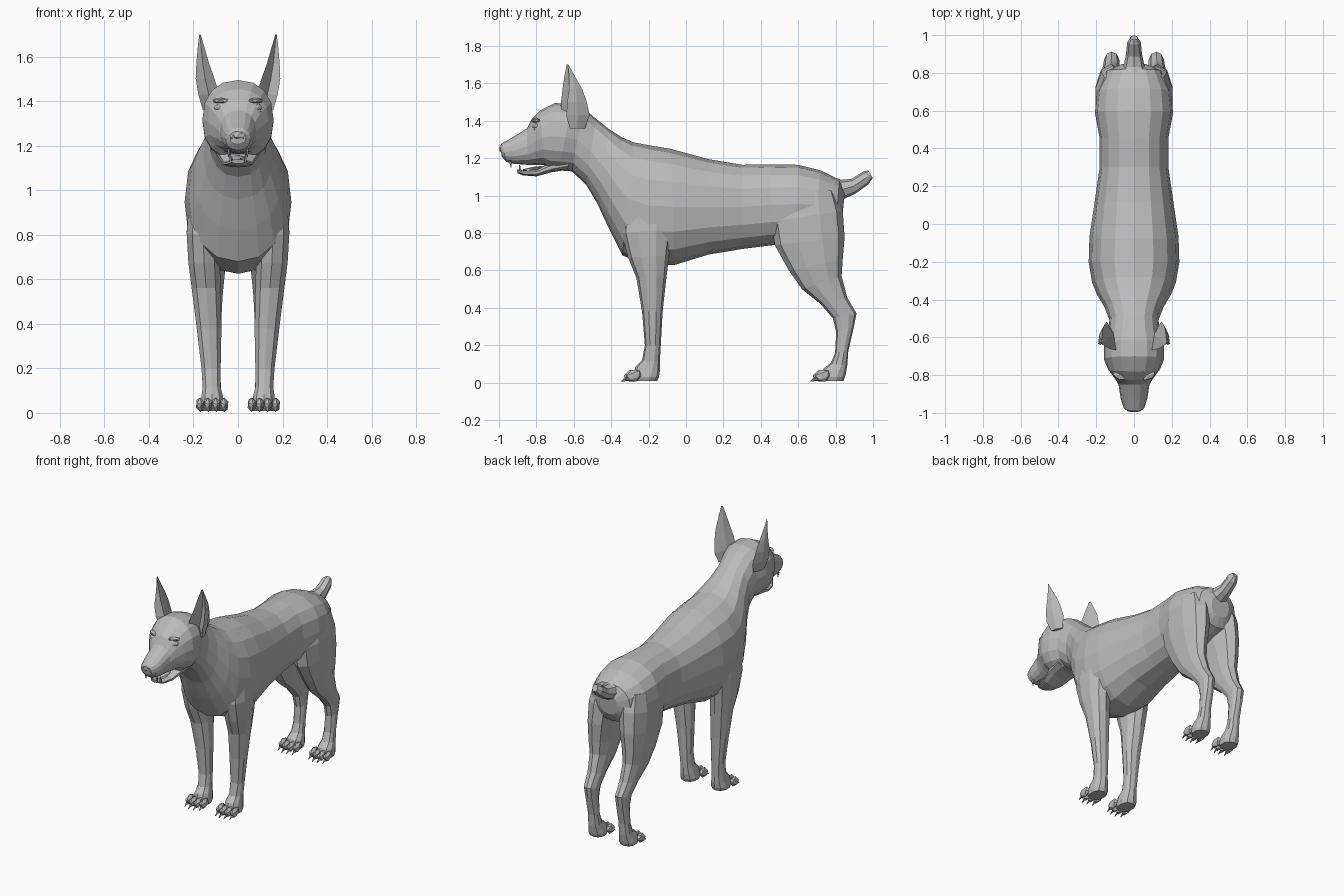
import bpy, bmesh, math
from mathutils import Matrix, Vector

coat = bpy.data.materials.new("grey coat")
coat.diffuse_color = (0.5, 0.5, 0.5, 1)


def finish(name, bm):
    bmesh.ops.recalc_face_normals(bm, faces=bm.faces)
    mesh = bpy.data.meshes.new(name)
    bm.to_mesh(mesh)
    bm.free()
    mesh.materials.append(coat)
    obj = bpy.data.objects.new(name, mesh)
    bpy.context.collection.objects.link(obj)
    return obj


def skin(name, rings):
    """Bridge equal-sized rings of points and cap both ends."""
    bm = bmesh.new()
    loops = [[bm.verts.new(p) for p in ring] for ring in rings]
    n = len(loops[0])
    for a, b in zip(loops, loops[1:]):
        for i in range(n):
            j = (i + 1) % n
            bm.faces.new((a[i], a[j], b[j], b[i]))
    bm.faces.new(loops[0])
    bm.faces.new(loops[-1])
    return finish(name, bm)


def loft(name, sections, side=1, n=14, square=0.88):
    """Each section: point A (y, z), opposite point B (y, z), centre x, half width."""
    rings = []
    for ya, za, yb, zb, cx, hw in sections:
        ring = []
        for i in range(n):
            t = 2 * math.pi * i / n
            c, s = math.cos(t), math.sin(t)
            c = math.copysign(abs(c) ** square, c)
            s = math.copysign(abs(s) ** square, s)
            ring.append((side * (cx + hw * s), (ya + yb) / 2 + c * (ya - yb) / 2,
                         (za + zb) / 2 + c * (za - zb) / 2))
        rings.append(ring)
    return skin(name, rings)


def blob(name, centre, size, turn=0.0, tilt=0.0, level=1):
    bm = bmesh.new()
    m = (Matrix.Translation(centre) @ Matrix.Rotation(turn, 4, 'Z')
         @ Matrix.Rotation(tilt, 4, 'X') @ Matrix.Diagonal((*size, 1)))
    bmesh.ops.create_icosphere(bm, subdivisions=level, radius=1, matrix=m)
    return finish(name, bm)


def spike(name, base, tip, radius):
    bm = bmesh.new()
    base, tip = Vector(base), Vector(tip)
    d = tip - base
    m = Matrix.Translation((base + tip) / 2) @ d.to_track_quat('Z', 'Y').to_matrix().to_4x4()
    bmesh.ops.create_cone(bm, cap_ends=True, segments=5, radius1=radius,
                          radius2=0.002, depth=d.length, matrix=m)
    return finish(name, bm)


# Trunk, neck, skull and upper muzzle as one skin: top point, bottom point, half width
loft("body_and_head", [(a, b, c, d, 0, w) for a, b, c, d, w in (
    (.85, 1.02, .835, .88, .07), (.82, 1.085, .80, .82, .145), (.72, 1.135, .68, .77, .195),
    (.60, 1.165, .58, .745, .207), (.45, 1.168, .46, .735, .182), (.30, 1.165, .30, .715, .182),
    (.12, 1.195, .12, .685, .208), (-.08, 1.25, -.06, .63, .236), (-.20, 1.27, -.20, .625, .24),
    (-.28, 1.285, -.34, .68, .222), (-.34, 1.31, -.41, .82, .195), (-.41, 1.355, -.475, .96, .155),
    (-.48, 1.41, -.535, 1.06, .13), (-.55, 1.47, -.61, 1.13, .137), (-.61, 1.49, -.68, 1.135, .16),
    (-.70, 1.495, -.73, 1.14, .16), (-.78, 1.455, -.76, 1.165, .137), (-.825, 1.41, -.80, 1.165, .105),
    (-.85, 1.36, -.85, 1.165, .082), (-.93, 1.31, -.92, 1.17, .07), (-.985, 1.28, -.96, 1.18, .055),
    (-.995, 1.265, -.985, 1.21, .035))], n=16)

# Mouth and nose
loft("lower_jaw", [(-.64, 1.20, -.62, 1.14, 0, .10), (-.73, 1.175, -.72, 1.125, 0, .088),
                   (-.80, 1.14, -.80, 1.103, 0, .068), (-.87, 1.135, -.87, 1.108, 0, .052),
                   (-.905, 1.14, -.90, 1.12, 0, .03)], n=10)
blob("tongue", (0, -.80, 1.145), (.04, .085, .012), tilt=.12)
blob("nose", (0, -.975, 1.25), (.042, .025, .028))

# Docked tail
loft("tail", [(.76, 1.11, .80, .96, 0, .075), (.83, 1.085, .85, .985, 0, .055),
              (.885, 1.09, .905, 1.01, 0, .043), (.95, 1.13, .975, 1.06, 0, .036),
              (.975, 1.135, .998, 1.095, 0, .02)], n=8)

for side, label in ((1, "left"), (-1, "right")):
    # Front leg, shoulder to paw
    loft("front_leg_" + label, [
        (-.33, .98, -.06, 1.0, .15, .07), (-.345, .80, -.07, .82, .157, .077),
        (-.31, .67, -.09, .68, .152, .074), (-.265, .56, -.105, .56, .143, .068),
        (-.235, .38, -.125, .38, .13, .058), (-.22, .20, -.135, .20, .121, .045),
        (-.235, .12, -.14, .11, .118, .042), (-.27, .085, -.14, .06, .116, .05),
        (-.285, .03, -.145, .03, .116, .058), (-.28, .008, -.155, .008, .116, .05)], side, 10)
    # Hind leg, thigh to paw
    loft("hind_leg_" + label, [
        (.50, 1.0, .80, 1.03, .10, .09), (.455, .86, .838, .92, .113, .096),
        (.475, .735, .848, .78, .122, .085), (.55, .60, .838, .66, .127, .07),
        (.62, .50, .832, .57, .125, .058), (.72, .42, .862, .455, .121, .049),
        (.785, .345, .912, .37, .118, .042), (.803, .27, .898, .30, .117, .038),
        (.797, .16, .868, .17, .116, .038), (.775, .105, .862, .09, .116, .043),
        (.735, .075, .855, .05, .116, .052), (.72, .03, .85, .03, .116, .058),
        (.73, .008, .84, .008, .116, .05)], side, 10)
    # Toes and claws
    for leg, y in (("front", -.285), ("hind", .725)):
        for k in range(4):
            off = k - 1.5
            x = side * (.116 + off * .036)
            ty = y + .012 * abs(off) - .012
            blob(f"{leg}_toe_{label}_{k}", (x, ty, .037), (.021, .045, .034), tilt=.35)
            spike(f"{leg}_claw_{label}_{k}", (x, ty - .025, .025), (x, ty - .055, .006), .009)

    # Pricked ear: each level gives inner edge, outer edge, back point and a hollow
    levels = ((1.36, .09, -.62, .158, -.62, .13, -.54), (1.43, .085, -.665, .178, -.64, .145, -.515),
              (1.50, .105, -.668, .190, -.635, .155, -.53), (1.57, .130, -.66, .187, -.625, .165, -.555),
              (1.64, .150, -.65, .181, -.625, .17, -.595), (1.70, .168, -.638, .174, -.632, .172, -.628))
    rings = []
    for z, xi, yi, xo, yo, xb, yb in levels:
        mx, my = (xi + xo) / 2, (yi + yo) / 2
        pts = [(xi, yi), (mx, my * .65 + yb * .35), (xo, yo), (xo * .8 + xb * .2, (yo + yb) / 2),
               (xb, yb), (xi * .7 + xb * .3, (yi + yb) / 2)]
        rings.append([(side * px, py, z) for px, py in pts])
    skin("ear_" + label, rings)

    # Eye, lids, brow, nostril wing and lower fang
    blob("eye_" + label, (side * .083, -.803, 1.372), (.027, .018, .016), side * .5, level=2)
    blob("brow_" + label, (side * .078, -.803, 1.402), (.042, .022, .014), side * .5)
    blob("lower_lid_" + label, (side * .085, -.803, 1.352), (.034, .018, .008), side * .5)
    blob("nostril_" + label, (side * .026, -.982, 1.242), (.016, .014, .014))
    spike("lower_fang_" + label, (side * .032, -.885, 1.13), (side * .035, -.89, 1.165), .008)
    spike("upper_fang_" + label, (side * .042, -.94, 1.185), (side * .042, -.935, 1.15), .008)
